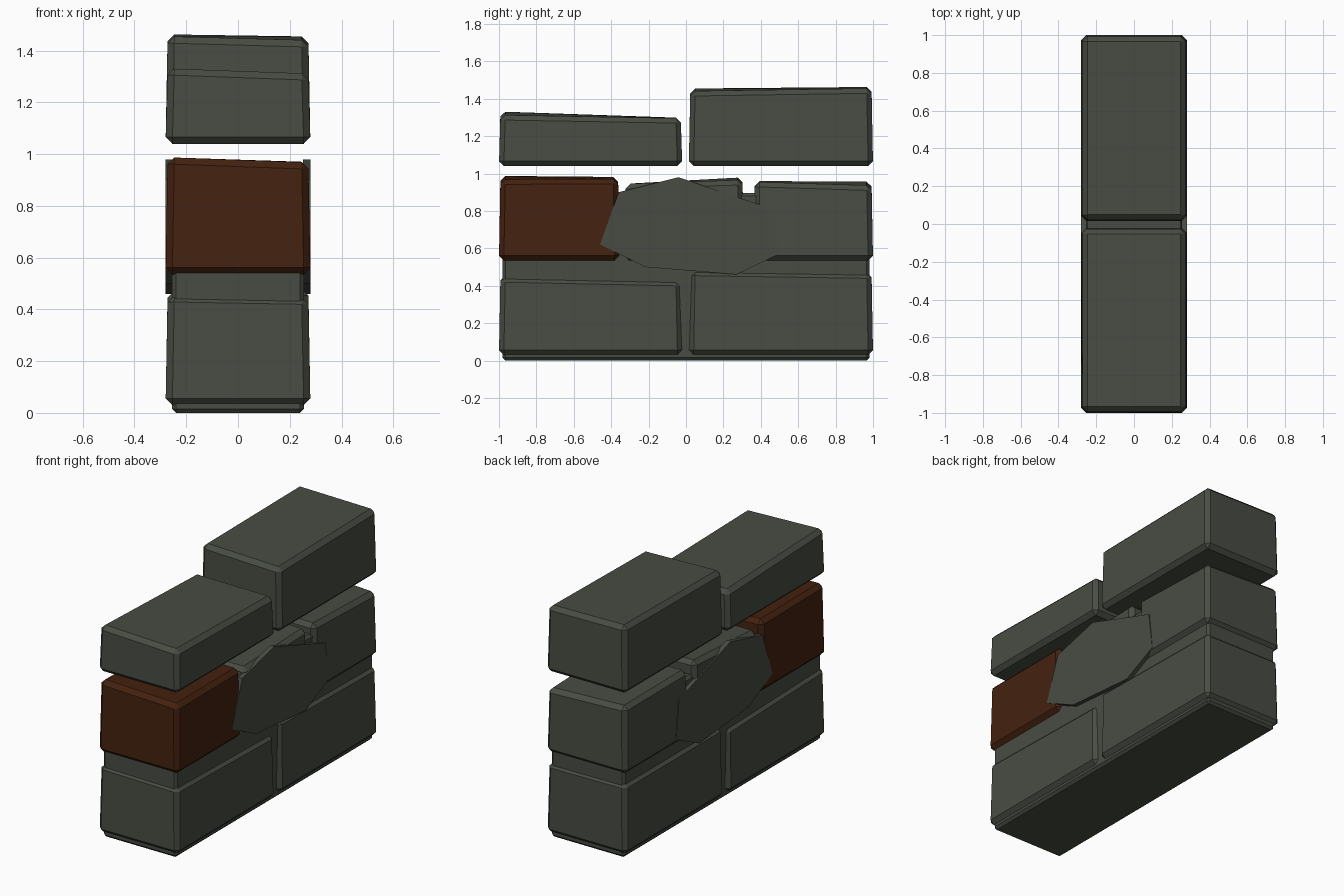
import bpy, bmesh

if "Cube" in bpy.data.objects:
    bpy.data.objects.remove(bpy.data.objects["Cube"])


def material(name, rgb):
    m = bpy.data.materials.new(name)
    m.diffuse_color = (*rgb, 1)
    m.use_nodes = True
    m.node_tree.nodes["Principled BSDF"].inputs["Base Color"].default_value = m.diffuse_color
    return m


STONE = material("grey_green_stone", (0.064, 0.073, 0.056))
BROWN = material("brown_brick", (0.058, 0.0155, 0.0048))


def finish(name, bm, mat):
    bmesh.ops.recalc_face_normals(bm, faces=bm.faces)
    me = bpy.data.meshes.new(name)
    bm.to_mesh(me)
    bm.free()
    me.materials.append(mat)
    ob = bpy.data.objects.new(name, me)
    bpy.context.collection.objects.link(ob)
    return ob


def brick(name, y0, y1, z0, tops, mat=STONE, half=0.28, bevel=0.026, taper=0.008):
    """Chamfered block; tops = heights at (-x,-y), (+x,-y), (+x,+y), (-x,+y)."""
    bm = bmesh.new()
    signs = [(-1, -1), (1, -1), (1, 1), (-1, 1)]
    low = [bm.verts.new((sx * half, y0 if sy < 0 else y1, z0)) for sx, sy in signs]
    high = [bm.verts.new((sx * (half - taper),
                          (y0 if sy < 0 else y1) - sy * taper, t))
            for (sx, sy), t in zip(signs, tops)]
    bm.faces.new(low[::-1])
    bm.faces.new(high)
    for i in range(4):
        j = (i + 1) % 4
        bm.faces.new((low[i], low[j], high[j], high[i]))
    bmesh.ops.bevel(bm, geom=bm.edges[:], offset=bevel, segments=1,
                    profile=0.5, affect='EDGES')
    return finish(name, bm, mat)


# Inner mortar core, just inside the brick faces
brick("mortar_core", -0.98, 0.98, 0.005, (0.9,) * 4, half=0.255, bevel=0.015, taper=0.0)
bpy.data.objects["mortar_core"].location.z = -0.005

# Bottom course
brick("bottom_brick_front", -1.0, -0.02, 0.03, (0.455, 0.445, 0.425, 0.43))
brick("bottom_brick_back", 0.015, 1.0, 0.03, (0.47, 0.48, 0.465, 0.47))

# Middle course
brick("brown_brick_front", -1.0, -0.355, 0.535, (0.988, 0.968, 0.97, 0.982), BROWN)
brick("middle_brick_centre", -0.33, 0.31, 0.535, (0.945, 0.945, 0.965, 0.98))
brick("middle_brick_back", 0.36, 1.0, 0.535, (0.96, 0.955, 0.935, 0.957))

# Top course, floating above a gap
brick("top_brick_front", -1.0, -0.02, 1.04, (1.332, 1.312, 1.295, 1.298))
brick("top_brick_back", 0.015, 1.0, 1.04, (1.455, 1.44, 1.455, 1.463))

# Irregular mortar patches on both long sides
OUTLINE = [(-0.46, 0.62), (-0.36, 0.90), (-0.04, 0.98), (0.30, 0.865), (0.47, 0.81),
           (0.50, 0.57), (0.27, 0.46), (-0.22, 0.50)]
for side, label in ((1, "right"), (-1, "left")):
    bm = bmesh.new()
    face = bm.faces.new([bm.verts.new((side * 0.281, y, z)) for y, z in OUTLINE])
    ext = bmesh.ops.extrude_face_region(bm, geom=[face], use_keep_orig=True)
    for v in ext["geom"]:
        if isinstance(v, bmesh.types.BMVert):
            v.co.x -= side * 0.03
    finish("mortar_patch_" + label, bm, STONE)
